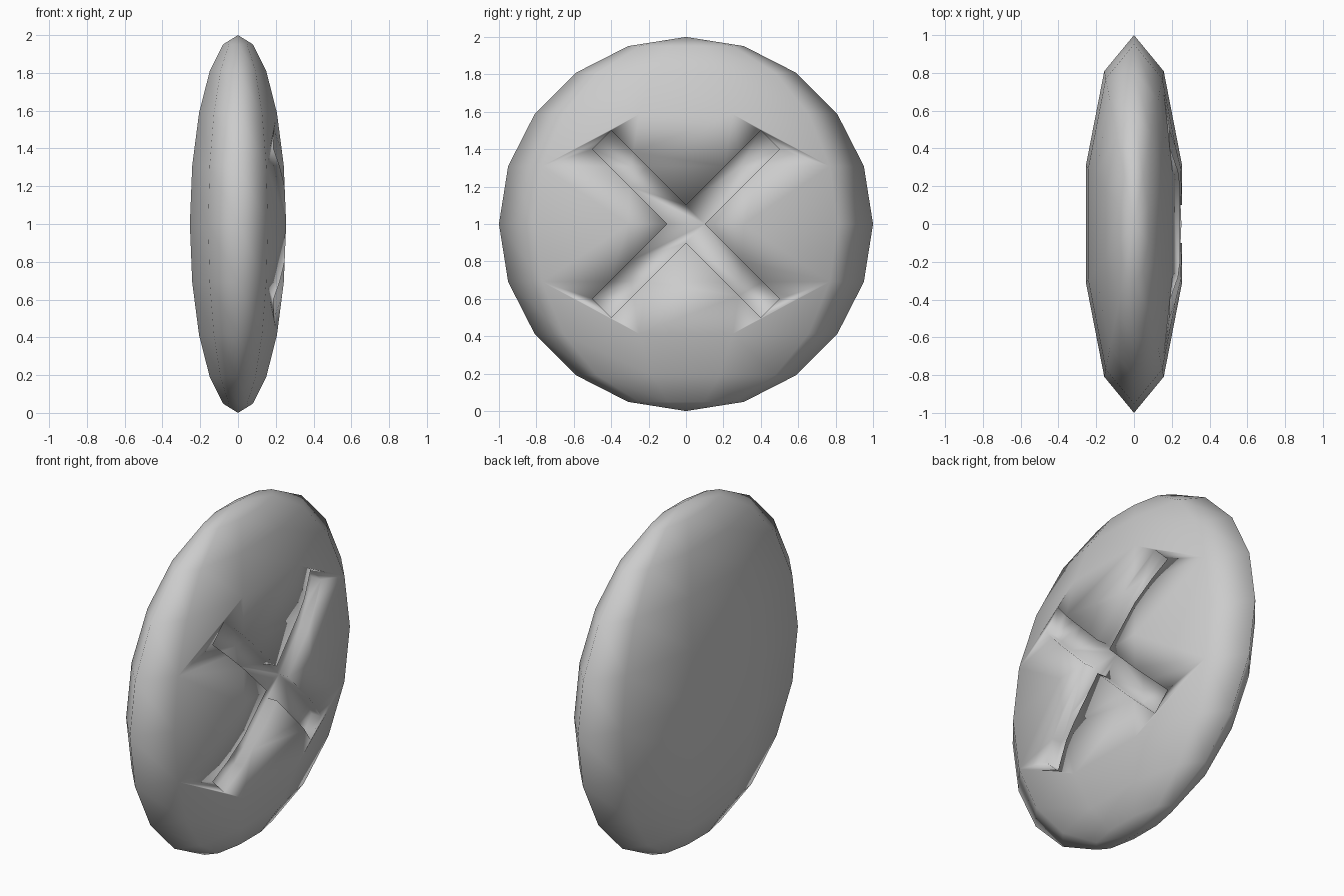
import bpy, bmesh, math
from mathutils import Matrix

if "Cube" in bpy.data.objects:
    bpy.data.objects.remove(bpy.data.objects["Cube"])

HALF_X = 0.268   # half thickness before faceting
DEPTH = 0.06     # groove depth


def add_object(name, bm):
    bmesh.ops.recalc_face_normals(bm, faces=bm.faces[:])
    mesh = bpy.data.meshes.new(name)
    bm.to_mesh(mesh)
    bm.free()
    obj = bpy.data.objects.new(name, mesh)
    bpy.context.collection.objects.link(obj)
    return obj


def lens(name, shift=0.0):
    """Flattened low-poly sphere, ten sides round, poles at top and bottom."""
    bm = bmesh.new()
    bmesh.ops.create_uvsphere(bm, u_segments=10, v_segments=10, radius=1)
    if max(v.co.y for v in bm.verts) < 0.99:
        bmesh.ops.rotate(bm, verts=bm.verts[:], matrix=Matrix.Rotation(math.radians(18), 3, 'Z'))
    for v in bm.verts:
        v.co = (v.co.x * HALF_X + shift, v.co.y, v.co.z + 1)
    return add_object(name, bm)


def subtract(obj, cutter):
    mod = obj.modifiers.new("cut", 'BOOLEAN')
    mod.operation = 'DIFFERENCE'
    mod.solver = 'EXACT'
    mod.object = cutter
    bpy.context.view_layer.objects.active = obj
    bpy.ops.object.modifier_apply(modifier=mod.name)
    bpy.data.objects.remove(cutter)


# Disc body
body = lens("disc_body")

# Diagonal cross prism, one arm outline repeated four times
bm = bmesh.new()
arm = [(0.1, 0.0), (0.5, 0.4), (0.4, 0.5)]
outline = []
for k in range(4):
    c, s = round(math.cos(k * math.pi / 2)), round(math.sin(k * math.pi / 2))
    outline += [(y * c - z * s, y * s + z * c) for y, z in arm]
face = bm.faces.new([bm.verts.new((0.02, y, z + 1)) for y, z in outline])
ext = bmesh.ops.extrude_face_region(bm, geom=[face])
for g in ext["geom"]:
    if isinstance(g, bmesh.types.BMVert):
        g.co.x = 0.5
cross = add_object("cross_cutter", bm)
cross.hide_render = True

# Groove floor follows the disc surface, set inward
subtract(cross, lens("groove_floor", -DEPTH))
subtract(body, cross)

# Smooth shading throughout
for p in body.data.polygons:
    p.use_smooth = True
